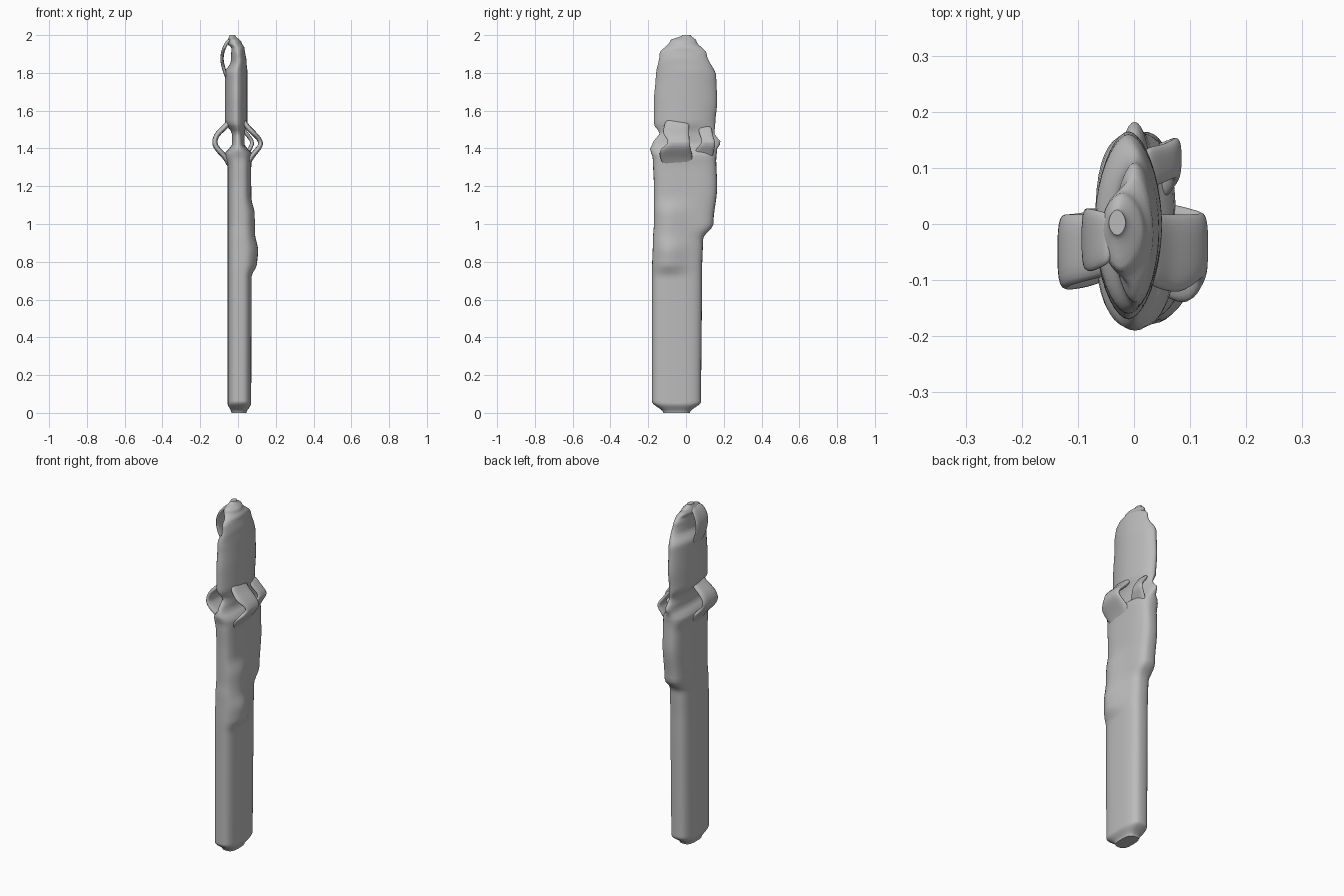
import bpy
import math

default = bpy.data.objects.get("Cube")
if default:
    bpy.data.objects.remove(default, do_unlink=True)

# One plain grey for the whole model
grey = bpy.data.materials.new("plain grey")
grey.use_nodes = True
colour = (0.5, 0.5, 0.5, 1)
grey.diffuse_color = colour
grey.node_tree.nodes["Principled BSDF"].inputs["Base Color"].default_value = colour


def make_object(name, verts, faces):
    mesh = bpy.data.meshes.new(name)
    mesh.from_pydata(verts, [], faces)
    mesh.materials.append(grey)
    obj = bpy.data.objects.new(name, mesh)
    bpy.context.collection.objects.link(obj)
    return obj


def smooth(obj, degrees):
    bpy.ops.object.select_all(action="DESELECT")
    obj.select_set(True)
    bpy.context.view_layer.objects.active = obj
    bpy.ops.object.shade_smooth_by_angle(angle=math.radians(degrees))


def ease(t):
    return t * t * (3 - 2 * t)


def lookup(profile, z):
    """Eased low and high limits of a profile at height z."""
    for (za, lo_a, hi_a), (zb, lo_b, hi_b) in zip(profile, profile[1:]):
        if z <= zb:
            t = ease(max(0, (z - za) / (zb - za)))
            return lo_a + (lo_b - lo_a) * t, hi_a + (hi_b - hi_a) * t
    return profile[-1][1:]


def signed_power(value, power):
    return math.copysign(abs(value) ** power, value)


def loft(name, bottom, top, rings, sides=40):
    """Stack rounded sections between two heights, closed at both ends."""
    verts, faces = [], []
    for r in range(rings + 1):
        # rings crowd together at both ends, where the outline turns fastest
        u = r / rings
        z = bottom + (top - bottom) * (u + (ease(u) - u) * 0.8)
        x_lo, x_hi = lookup(WIDTH, z)
        y_lo, y_hi = lookup(DEPTH, z)
        blade = ease(min(1, max(0, (z - 1.3) / 0.2)))
        power = 2 / (3 - 1.2 * blade)
        _, bulge = lookup(BULGE, z)
        for s in range(sides):
            a = math.tau * s / sides
            c, d = signed_power(math.cos(a), power), signed_power(math.sin(a), power)
            x = (x_lo + x_hi) / 2 + c * (x_hi - x_lo) / 2
            y = (y_lo + y_hi) / 2 + d * (y_hi - y_lo) / 2
            if c > 0:
                x += bulge * min(1, c * 2) * math.exp(-((y + 0.09) / 0.08) ** 2)
            verts.append((x, y, z))
    for r in range(rings):
        for s in range(sides):
            n = (s + 1) % sides
            faces.append((r * sides + s, r * sides + n,
                          (r + 1) * sides + n, (r + 1) * sides + s))
    faces.append(tuple(reversed(range(sides))))
    faces.append(tuple(range(rings * sides, (rings + 1) * sides)))
    obj = make_object(name, verts, faces)
    smooth(obj, 50)
    return obj


def strap(name, path, thickness):
    """Soft bowed band; each path point is x, z, front y, back y."""
    verts, faces = [], []
    for x, z, front, back in path:
        verts += [(x, front + (back - front) * i / 2, z) for i in range(3)]
    for r in range(len(path) - 1):
        for i in range(2):
            k = r * 3 + i
            faces.append((k, k + 1, k + 4, k + 3))
    obj = make_object(name, verts, faces)
    solid = obj.modifiers.new("thickness", "SOLIDIFY")
    solid.thickness = thickness
    solid.offset = 0
    soft = obj.modifiers.new("rounding", "SUBSURF")
    soft.levels = soft.render_levels = 2
    smooth(obj, 60)
    return obj


# Side limits by height: z, right, left
WIDTH = [
    (0, -.035, .045), (.05, -.055, .07), (.7, -.055, .072), (1.3, -.055, .07),
    (1.37, -.07, .075), (1.42, -.033, .035), (1.48, -.033, .035),
    (1.54, -.07, .05), (1.7, -.07, .05), (1.8, -.07, .05),
    (1.86, -.038, .045), (1.93, -.035, .035), (1.96, -.06, .02), (2, -.045, -.015),
]
# Front and back limits by height: z, front, back
DEPTH = [
    (0, -.12, .02), (.06, -.18, .08), (.75, -.18, .085), (.92, -.175, .09),
    (1, -.17, .145), (1.2, -.17, .165), (1.34, -.175, .16), (1.4, -.19, .165),
    (1.43, -.175, .185), (1.48, -.14, .15), (1.53, -.17, .155), (1.65, -.17, .165),
    (1.78, -.16, .16), (1.9, -.14, .11), (1.97, -.085, .055), (2, -.02, .025),
]
# Swelling of the grip on one face: z, unused, amount
BULGE = [(.72, 0, 0), (.79, 0, .03), (.86, 0, .036), (.95, 0, .02),
         (1.05, 0, .02), (1.15, 0, 0)]

loft("handle_and_blade", 0, 2, 130)

# Open loops of the guard on either side of the waist
strap("guard_loop_right", [
    (-.03, 1.56, -.09, .02), (-.07, 1.51, -.1, .02), (-.11, 1.48, -.11, .02),
    (-.13, 1.43, -.12, .02), (-.105, 1.39, -.12, .02), (-.06, 1.35, -.11, .03),
    (-.035, 1.29, -.09, .03)], .03)
strap("guard_loop_left", [
    (.02, 1.56, -.11, .02), (.05, 1.51, -.12, .02), (.09, 1.475, -.13, .02),
    (.13, 1.43, -.08, .02), (.105, 1.395, -.15, .03), (.065, 1.35, -.14, .04),
    (.04, 1.29, -.12, .04)], .028)
strap("guard_fin_back", [
    (.015, 1.52, .06, .14), (.05, 1.47, .07, .14), (.085, 1.43, .09, .16),
    (.055, 1.39, .04, .15), (.03, 1.33, .03, .14)], .022)

# Raised lip over the hollow near the blade tip
strap("tip_lip", [
    (-.04, 1.98, -.07, .02), (-.06, 1.96, -.08, .025), (-.08, 1.92, -.09, .03),
    (-.088, 1.87, -.08, .03), (-.075, 1.82, -.08, .03), (-.055, 1.76, -.06, .03)], .018)
